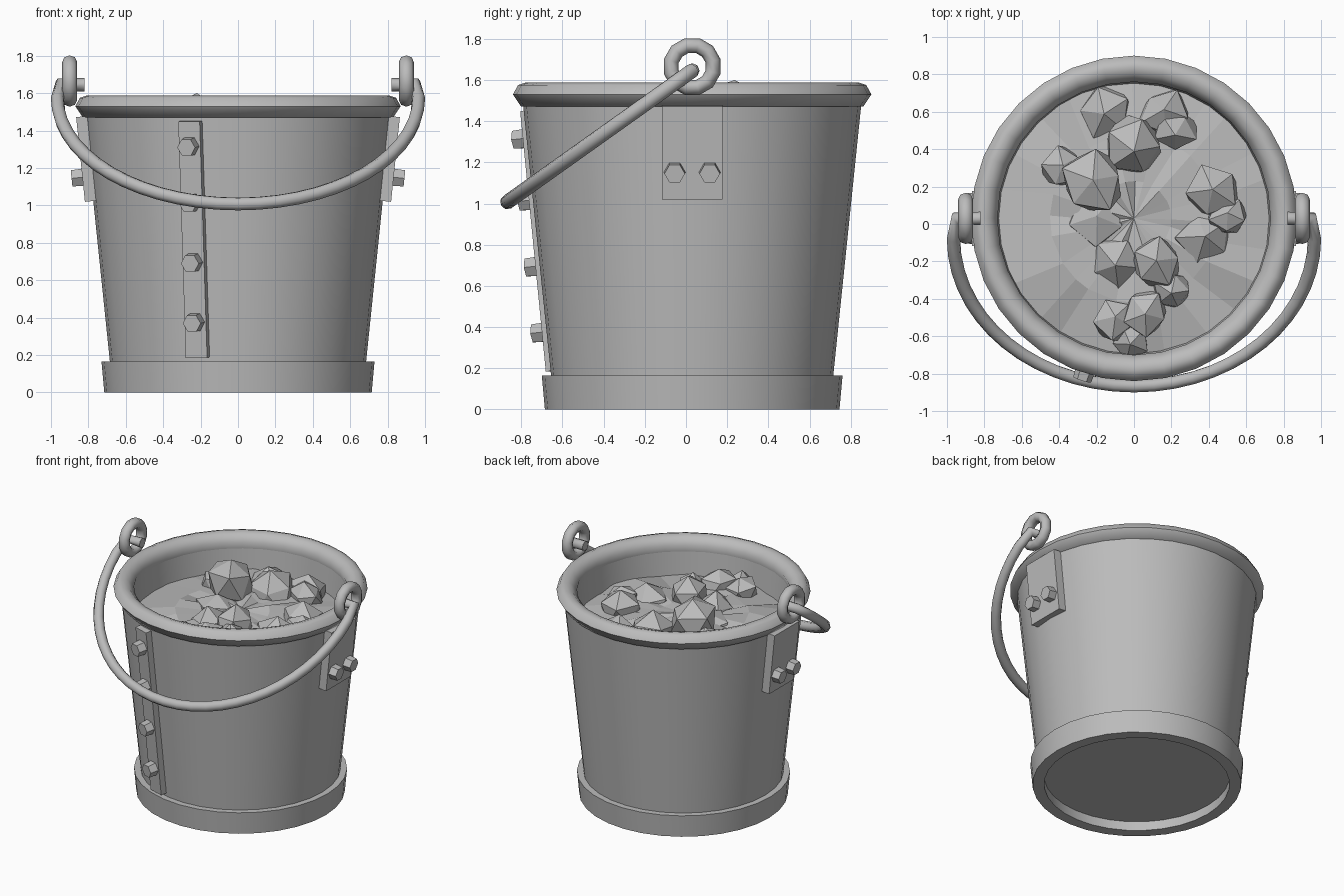
import bpy, bmesh, math, random
from mathutils import Matrix, Vector

random.seed(4)
if "Cube" in bpy.data.objects:
    bpy.data.objects.remove(bpy.data.objects["Cube"])

CY = 0.03                      # y of the pail's axis
SEGS = 32
SLOPE = 0.1034                 # outward lean of the wall


def wall_radius(z):
    return 0.685 + (z - 0.165) * SLOPE


metal = bpy.data.materials.new("grey metal")
metal.use_nodes = True
GREY = (0.5, 0.5, 0.5, 1)
metal.diffuse_color = GREY
metal.node_tree.nodes["Principled BSDF"].inputs["Base Color"].default_value = GREY


def finish(name, bm, smooth=None):
    bmesh.ops.recalc_face_normals(bm, faces=bm.faces)
    mesh = bpy.data.meshes.new(name)
    bm.to_mesh(mesh)
    bm.free()
    mesh.materials.append(metal)
    obj = bpy.data.objects.new(name, mesh)
    bpy.context.collection.objects.link(obj)
    if smooth:
        bpy.ops.object.select_all(action='DESELECT')
        obj.select_set(True)
        bpy.context.view_layer.objects.active = obj
        bpy.ops.object.shade_smooth_by_angle(angle=math.radians(smooth))
    return obj


def lathe(name, profile, smooth=35):
    """Spin a closed (radius, z) outline round the pail's axis."""
    bm = bmesh.new()
    rings = []
    for i in range(SEGS):
        a = math.tau * i / SEGS
        rings.append([bm.verts.new((r * math.cos(a), CY + r * math.sin(a), z)) for r, z in profile])
    n = len(profile)
    for i in range(SEGS):
        p, q = rings[i], rings[(i + 1) % SEGS]
        for j in range(n):
            k = (j + 1) % n
            bm.faces.new((p[j], q[j], q[k], p[k]))
    return finish(name, bm, smooth)


def wall_frame(angle, z):
    """Axes out of, across and up the sloping wall."""
    n = Vector((math.cos(angle), math.sin(angle), -SLOPE)).normalized()
    u = Vector((-math.sin(angle), math.cos(angle), 0))
    w = n.cross(u)
    r = wall_radius(z)
    m = Matrix((n, u, w)).transposed().to_4x4()
    m.translation = (r * math.cos(angle), CY + r * math.sin(angle), z)
    return m


def wall_plate(name, angle, z, width, height, depth):
    bm = bmesh.new()
    bmesh.ops.create_cube(bm, size=1)
    bm.transform(wall_frame(angle, z) @ Matrix.Translation((depth / 2 - 0.02, 0, 0))
                 @ Matrix.Diagonal((depth + 0.04, width, height, 1)))
    return finish(name, bm)


def wall_bolt(name, angle, z, across=0):
    bm = bmesh.new()
    bmesh.ops.create_cone(bm, cap_ends=True, segments=6, radius1=0.055, radius2=0.05, depth=0.09)
    bm.transform(wall_frame(angle, z) @ Matrix.Translation((0.058, across, 0))
                 @ Matrix.Rotation(math.pi / 2, 4, 'Y'))
    return finish(name, bm)


# Pail wall, foot band, floor and rolled rim
lathe("pail_wall", [(wall_radius(0.1), 0.1), (wall_radius(1.5), 1.5), (0.74, 1.5), (0.62, 0.1)])
lathe("foot_band", [(0.715, 0), (0.73, 0.165), (0.64, 0.165), (0.635, 0)])
lathe("rim", [(0.83, 1.47), (0.87, 1.53), (0.845, 1.575), (0.81, 1.587), (0.77, 1.575),
              (0.73, 1.53), (0.74, 1.47)], 60)
floor = bmesh.new()
bmesh.ops.create_cone(floor, cap_ends=True, segments=SEGS, radius1=0.66, radius2=0.66, depth=0.05,
                      matrix=Matrix.Translation((0, CY, 0.095)))
finish("floor", floor)

# Seam strap with its bolts
seam = -math.pi / 2 - math.radians(17.8)
wall_plate("seam_strap", seam, 0.82, 0.12, 1.27, 0.04)
for i, z in enumerate((0.38, 0.7, 1.02, 1.32)):
    wall_bolt(f"seam_bolt_{i + 1}", seam, z)

# Side plates, bolts and eye rings
for side, angle, sx in (("left", 0, 1), ("right", math.pi, -1)):
    wall_plate(f"{side}_plate", angle, 1.25, 0.295, 0.455, 0.045)
    for i, off in enumerate((-0.085, 0.085)):
        wall_bolt(f"{side}_plate_bolt_{i + 1}", angle, 1.155, off)
    bm = bmesh.new()
    rows = []
    for i in range(12):
        a = math.tau * (i + 0.5) / 12
        row = []
        for j in range(8):
            b = math.tau * j / 8
            r = 0.105 + 0.037 * math.cos(b)
            row.append(bm.verts.new((sx * 0.9 + 0.04 * math.sin(b),
                                     CY + r * math.cos(a), 1.665 + r * math.sin(a))))
        rows.append(row)
    for i in range(12):
        for j in range(8):
            p, q, k = rows[i], rows[(i + 1) % 12], (j + 1) % 8
            bm.faces.new((p[j], q[j], q[k], p[k]))
    finish(f"{side}_eye_ring", bm, 60)

# Swinging handle: pins through the rings joined by a hanging bow
path = [(0.82, 0), (0.95, 0)]
path += [(0.965 * math.cos(t), 0.13 + 0.97 * math.sin(t)) for t in (math.pi * i / 28 for i in range(29))]
path += [(-0.95, 0), (-0.82, 0)]
swing = Vector((0, -0.9, -0.64)).normalized()
curve = bpy.data.curves.new("handle", 'CURVE')
curve.dimensions = '3D'
curve.bevel_depth = 0.036
curve.bevel_resolution = 2
curve.use_fill_caps = True
spline = curve.splines.new('POLY')
spline.points.add(len(path) - 1)
for point, (x, d) in zip(spline.points, path):
    point.co = (*(Vector((x, CY, 1.645)) + swing * d), 1)
curve.materials.append(metal)
bpy.context.collection.objects.link(bpy.data.objects.new("handle", curve))

# Uneven heap filling the pail
bm = bmesh.new()
top = bm.verts.new((0, CY, 1.36))
loops = []
for r, z in ((0.2, 1.36), (0.45, 1.35), (0.735, 1.31)):
    loop = []
    for i in range(24):
        a = math.tau * (i + random.uniform(-0.2, 0.2)) / 24
        loop.append(bm.verts.new((r * math.cos(a), CY + r * math.sin(a), z + random.uniform(-0.025, 0.025))))
    loops.append(loop)
for i in range(24):
    k = (i + 1) % 24
    bm.faces.new((top, loops[0][i], loops[0][k]))
    for p, q in zip(loops, loops[1:]):
        bm.faces.new((p[i], q[i], q[k], p[k]))
finish("heap", bm)

# Angular stones: x, y, radius, peak height
stones = [(-.16, .6, .15, 1.43), (.16, .58, .14, 1.45), (.22, .5, .12, 1.46), (0, .42, .18, 1.52),
          (-.38, .3, .12, 1.46), (-.22, .22, .18, 1.6), (-.2, .03, .16, 1.42), (.42, .17, .15, 1.48),
          (.5, .04, .11, 1.44), (.38, -.08, .16, 1.45), (-.1, -.2, .15, 1.46), (.12, -.21, .14, 1.52),
          (.2, -.36, .11, 1.46), (-.1, -.51, .12, 1.45), (.06, -.48, .13, 1.48), (-.02, -.62, .11, 1.43)]
for i, (x, y, r, peak) in enumerate(stones):
    bm = bmesh.new()
    bmesh.ops.create_icosphere(bm, subdivisions=1, radius=r)
    for v in bm.verts:
        v.co *= random.uniform(0.85, 1.15)
    bm.transform(Matrix.Rotation(random.uniform(-0.25, 0.25), 4, 'X')
                 @ Matrix.Rotation(random.uniform(0, math.tau), 4, 'Z'))
    lift = peak - max(v.co.z for v in bm.verts)
    bm.transform(Matrix.Translation((x, y, lift)))
    finish(f"stone_{i + 1}", bm)
